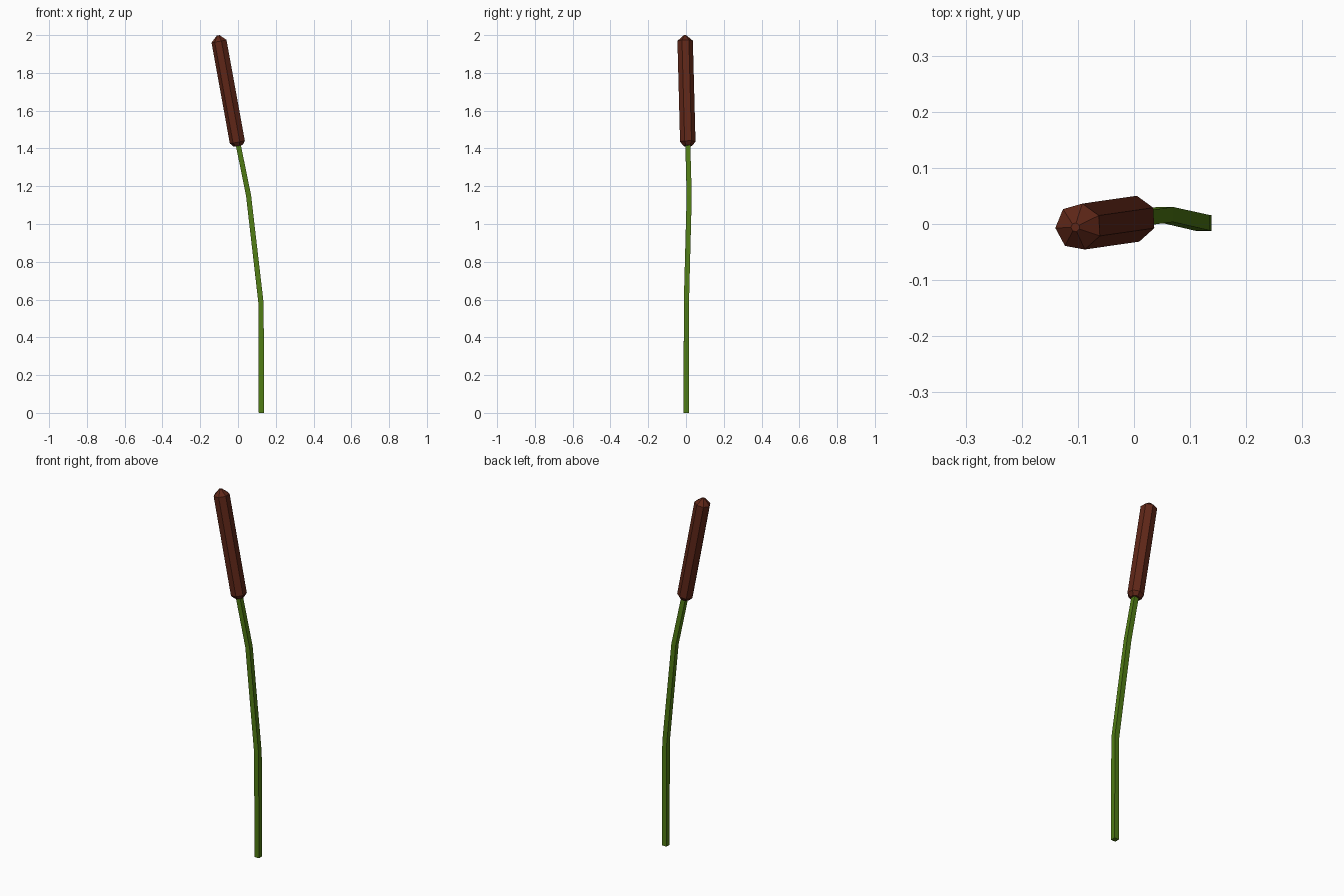
import bpy, bmesh
from math import cos, sin, radians, tau
from mathutils import Vector

if "Cube" in bpy.data.objects:
    bpy.data.objects.remove(bpy.data.objects["Cube"])


def material(name, rgb):
    mat = bpy.data.materials.new(name)
    mat.diffuse_color = (*rgb, 1)
    mat.use_nodes = True
    mat.node_tree.nodes["Principled BSDF"].inputs["Base Color"].default_value = mat.diffuse_color
    return mat


def sweep(name, stations, sides, start, mat):
    """Flat-faced closed tube through stations of (centre, normal, radius)."""
    bm = bmesh.new()
    rings = []
    for centre, normal, radius in stations:
        tilt = Vector((0, 0, 1)).rotation_difference(Vector(normal))
        ring = []
        for i in range(sides):
            a = radians(start) + tau * i / sides
            ring.append(bm.verts.new(Vector(centre) + tilt @ Vector((radius * cos(a), radius * sin(a), 0))))
        rings.append(ring)
    for low, high in zip(rings, rings[1:]):
        for i in range(sides):
            j = (i + 1) % sides
            bm.faces.new((low[i], low[j], high[j], high[i]))
    bm.faces.new(rings[0][::-1])
    bm.faces.new(rings[-1])
    mesh = bpy.data.meshes.new(name)
    bm.to_mesh(mesh)
    bm.free()
    mesh.materials.append(mat)
    obj = bpy.data.objects.new(name, mesh)
    bpy.context.collection.objects.link(obj)
    return obj


green = material("stem_green", (0.08, 0.2, 0.007))
brown = material("head_brown", (0.115, 0.02, 0.009))

# Head axis, from its lower shoulder to its upper shoulder
base = Vector((-0.002, 0.009, 1.434))
top = Vector((-0.099, -0.005, 1.968))
axis = (top - base).normalized()

# Square bent stem, running a little way into the head
sweep("stem", [
    ((0.124, 0.002, 0), (0, 0, 1), 0.020),
    ((0.122, 0.002, 0.58), (-0.05, 0.01, 1), 0.0195),
    ((0.056, 0.017, 1.15), (-0.15, 0, 1), 0.019),
    (base + axis * 0.02, axis, 0.0185),
], 4, 45, green)

# Seven-sided seed head with chamfered bottom and pointed top
sweep("seed_head", [
    (base - axis * 0.02, axis, 0.025),
    (base, axis, 0.042),
    (top, axis, 0.042),
    (top + axis * 0.031, axis, 0.008),
], 7, 183, brown)
